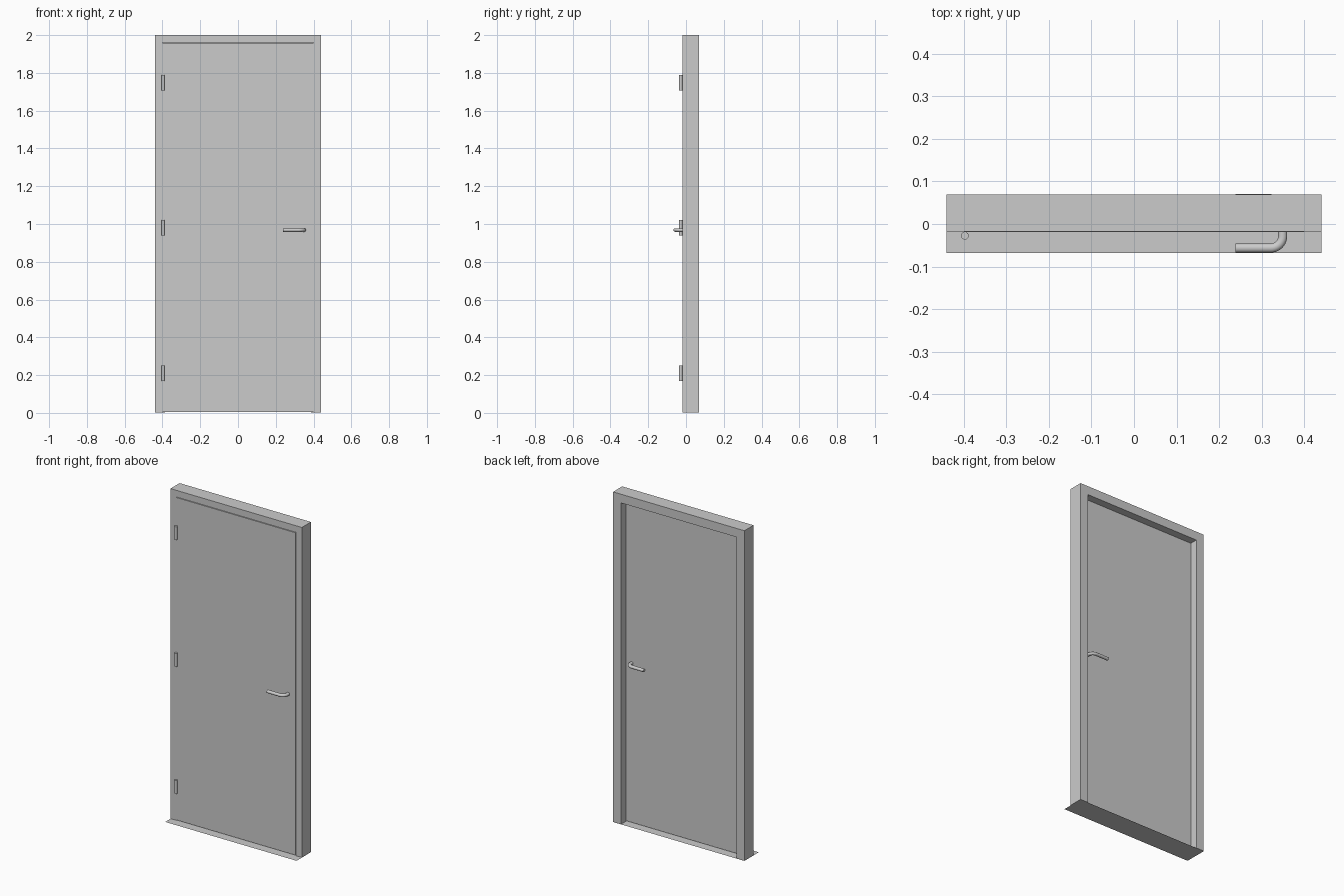
import bpy, bmesh, math

if "Cube" in bpy.data.objects:
    bpy.data.objects.remove(bpy.data.objects["Cube"])

W, H = 0.44, 2.0                   # half width, height
FRONT, BACK = -0.0175, 0.0695      # frame faces
LEAF_F, LEAF_B = -0.0185, 0.0215   # door leaf faces


def make_object(name, bm):
    bmesh.ops.recalc_face_normals(bm, faces=bm.faces)
    mesh = bpy.data.meshes.new(name)
    bm.to_mesh(mesh)
    bm.free()
    obj = bpy.data.objects.new(name, mesh)
    bpy.context.collection.objects.link(obj)
    return obj


def smooth(obj):
    bpy.ops.object.select_all(action='DESELECT')
    obj.select_set(True)
    bpy.context.view_layer.objects.active = obj
    bpy.ops.object.shade_smooth_by_angle(angle=math.radians(40))


# Frame: rebated profile (inset, depth) swept up, across and down with mitred corners
profile = [(0, FRONT), (0.040, FRONT), (0.040, LEAF_B + 0.001),
           (0.053, LEAF_B + 0.001), (0.053, BACK), (0, BACK)]
bm = bmesh.new()
rings = []
for sx, top in ((-1, 0), (-1, 1), (1, 1), (1, 0)):
    rings.append([bm.verts.new((sx * (W - u), y, (H - u) if top else 0.001))
                  for u, y in profile])
for a, b in zip(rings, rings[1:]):
    for i in range(len(profile)):
        j = (i + 1) % len(profile)
        bm.faces.new((a[i], a[j], b[j], b[i]))
bm.faces.new(rings[0])
bm.faces.new(rings[-1])
make_object("door_frame", bm)

# Door leaf, with a narrow gap under the frame head
bm = bmesh.new()
bmesh.ops.create_cube(bm, size=1)
x0, x1, z0, z1 = -0.399, 0.399, 0.004, 1.957
for v in bm.verts:
    v.co = (x1 if v.co.x > 0 else x0,
            LEAF_B if v.co.y > 0 else LEAF_F,
            z1 if v.co.z > 0 else z0)
make_object("door_leaf", bm)

# Threshold: flat sheet on the floor, reaching out in front
bm = bmesh.new()
bm.faces.new([bm.verts.new((x, y, 0)) for x, y in
              ((-W, -0.068), (W, -0.068), (W, BACK), (-W, BACK))])
make_object("threshold", bm)

# Hinge barrels
for name, z in (("lower", 0.21), ("middle", 0.98), ("upper", 1.748)):
    bpy.ops.mesh.primitive_cylinder_add(vertices=24, radius=0.009, depth=0.08,
                                        location=(-0.397, -0.0275, z))
    hinge = bpy.context.object
    hinge.name = "hinge_" + name
    smooth(hinge)

# Lever handles: round bar bent through a quarter turn, one on each face
MID = (LEAF_F + LEAF_B) / 2
LX, LY, LZ, BEND, R = 0.349, -0.0565, 0.968, 0.028, 0.0105
path = [(LX, LEAF_F + 0.003)]
for k in range(11):
    t = math.radians(90 * k / 10)
    path.append((LX - BEND + BEND * math.cos(t), LY + BEND - BEND * math.sin(t)))
path.append((0.238, LY))


def lever(name, flip):
    bm = bmesh.new()
    rings, n = [], 20
    for i, (x, y) in enumerate(path):
        p, q = path[max(i - 1, 0)], path[min(i + 1, len(path) - 1)]
        d = math.hypot(q[0] - p[0], q[1] - p[1])
        nx, ny = -(q[1] - p[1]) / d, (q[0] - p[0]) / d
        ring = []
        for k in range(n):
            a = 2 * math.pi * k / n
            c = R * math.cos(a)
            py = y + ny * c
            ring.append(bm.verts.new((x + nx * c, 2 * MID - py if flip else py,
                                      LZ + 0.9 * R * math.sin(a))))
        rings.append(ring)
    for a, b in zip(rings, rings[1:]):
        for k in range(n):
            m = (k + 1) % n
            bm.faces.new((a[k], a[m], b[m], b[k]))
    bm.faces.new(rings[0])
    bm.faces.new(rings[-1])
    smooth(make_object(name, bm))


lever("front_handle", False)
lever("back_handle", True)
